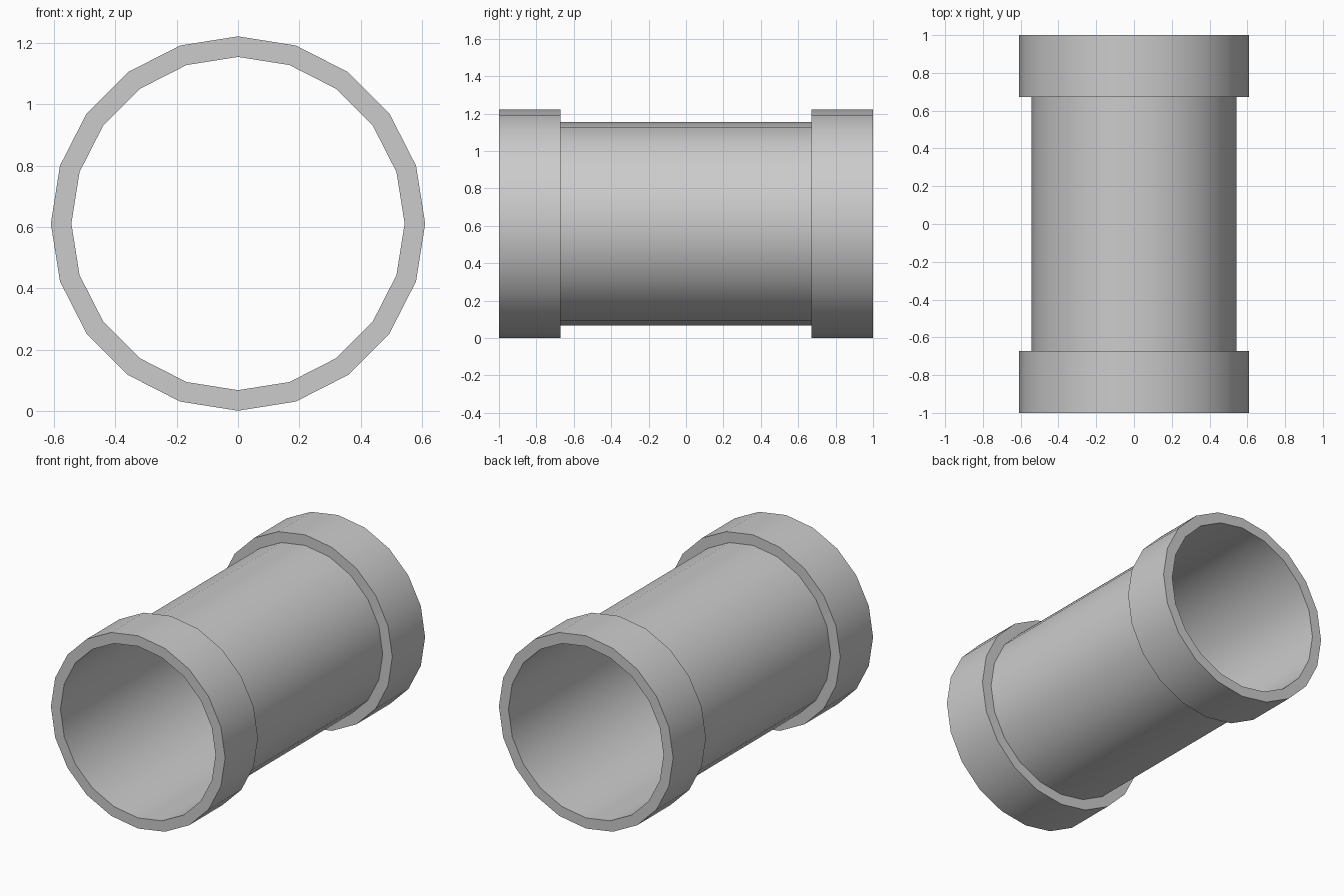
import bpy, bmesh, math

if "Cube" in bpy.data.objects:
    bpy.data.objects.remove(bpy.data.objects["Cube"])

SIDES = 20
CENTRE_Z = 0.611
R_OUT, R_IN = 0.61, 0.543
HALF, STEP = 1.0, 0.672


def lathe(name, profile, closed):
    """Spin (radius, y) points around the lengthwise axis."""
    bm = bmesh.new()
    rings = []
    for r, y in profile:
        rings.append([bm.verts.new((r * math.cos(2 * math.pi * i / SIDES), y,
                                    CENTRE_Z + r * math.sin(2 * math.pi * i / SIDES)))
                      for i in range(SIDES)])
    pairs = list(zip(rings, rings[1:]))
    if closed:
        pairs.append((rings[-1], rings[0]))
    for a, b in pairs:
        for i in range(SIDES):
            j = (i + 1) % SIDES
            bm.faces.new((a[i], b[i], b[j], a[j]))
    if closed:
        bmesh.ops.recalc_face_normals(bm, faces=bm.faces)
    mesh = bpy.data.meshes.new(name)
    bm.to_mesh(mesh)
    bm.free()
    obj = bpy.data.objects.new(name, mesh)
    bpy.context.collection.objects.link(obj)
    bpy.ops.object.select_all(action='DESELECT')
    obj.select_set(True)
    bpy.context.view_layer.objects.active = obj
    bpy.ops.object.shade_smooth_by_angle(angle=math.radians(30))
    return obj


# thin pipe wall between the collars
lathe("pipe_wall", [(R_IN, -STEP), (R_IN, STEP)], False)

# thick collar at each end
for name, s in (("front_collar", -1), ("back_collar", 1)):
    lathe(name, [(R_IN, s * STEP), (R_OUT, s * STEP),
                 (R_OUT, s * HALF), (R_IN, s * HALF)], True)
